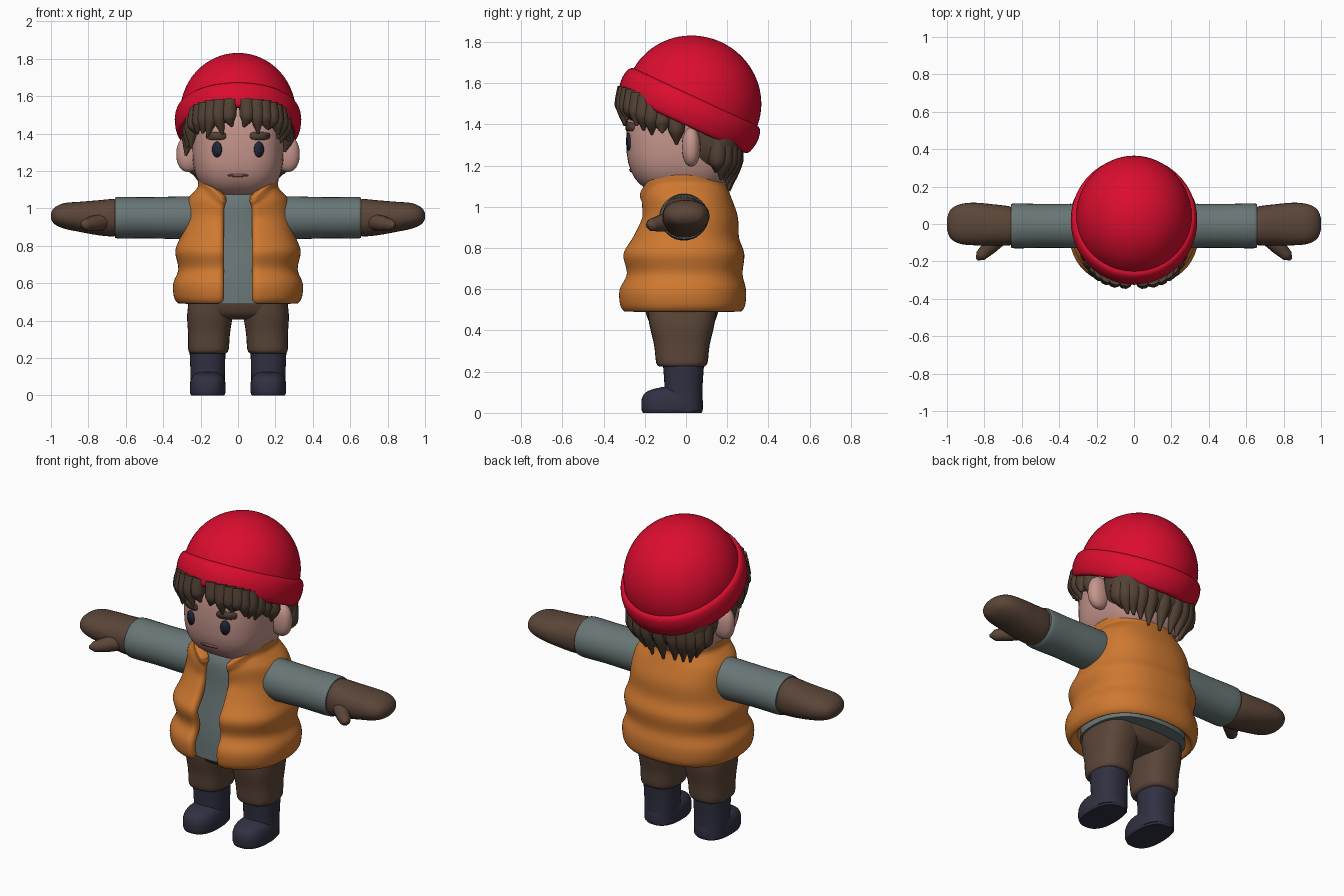
import bpy, bmesh, math, random
from mathutils import Vector

random.seed(4)
if "Cube" in bpy.data.objects:
    bpy.data.objects.remove(bpy.data.objects["Cube"], do_unlink=True)


def material(name, r, g, b):
    m = bpy.data.materials.new(name)
    m.use_nodes = True
    m.diffuse_color = (r, g, b, 1)
    bsdf = next(n for n in m.node_tree.nodes if n.type == 'BSDF_PRINCIPLED')
    bsdf.inputs["Base Color"].default_value = (r, g, b, 1)
    bsdf.inputs["Roughness"].default_value = 0.8
    return m


RED = material("hat red", 0.71, 0.004, 0.028)
ORANGE = material("vest orange", 0.62, 0.19, 0.03)
GREY = material("shirt grey", 0.14, 0.18, 0.18)
BROWN = material("cloth brown", 0.105, 0.06, 0.04)
HAIR = material("hair brown", 0.085, 0.053, 0.034)
NAVY = material("boot navy", 0.03, 0.03, 0.055)
SKIN = material("skin", 0.56, 0.30, 0.26)
EYE = material("eye dark", 0.015, 0.02, 0.04)
LIP = material("lip", 0.30, 0.13, 0.11)
SIDES = (("left", 1), ("right", -1))


def spow(v, p):
    return math.copysign(abs(v) ** (2 / p), v)


def finish(obj, mat, angle=50):
    obj.data.materials.clear()
    obj.data.materials.append(mat)
    bpy.ops.object.select_all(action='DESELECT')
    obj.select_set(True)
    bpy.context.view_layer.objects.active = obj
    bpy.ops.object.shade_smooth_by_angle(angle=math.radians(angle))
    return obj


def mesh_object(name, verts, faces, mat, closed=True):
    me = bpy.data.meshes.new(name)
    me.from_pydata(verts, [], faces)
    if closed:
        bm = bmesh.new()
        bm.from_mesh(me)
        bmesh.ops.recalc_face_normals(bm, faces=bm.faces)
        bm.to_mesh(me)
        bm.free()
    obj = bpy.data.objects.new(name, me)
    bpy.context.collection.objects.link(obj)
    return finish(obj, mat)


def smooth_rings(rings, steps=4):
    """Spline through rows of numbers."""
    out = []
    for i in range(len(rings) - 1):
        a, b, c, d = (rings[max(0, min(len(rings) - 1, i + k))] for k in (-1, 0, 1, 2))
        for s in range(steps):
            t = s / steps
            out.append([0.5 * (2 * q + (r - p) * t + (2 * p - 5 * q + 4 * r - w) * t * t
                               + (3 * q - p - 3 * r + w) * t ** 3)
                        for p, q, r, w in zip(a, b, c, d)])
    return out + [list(rings[-1])]


def loft(name, rings, mat, axis='z', p=2.0, n=32, flip=1):
    """Rings are (position on axis, centre u, centre v, radius u, radius v)."""
    verts, faces = [], []
    for h, cu, cv, ru, rv in rings:
        for k in range(n):
            t = math.tau * k / n
            u, v = cu + ru * spow(math.cos(t), p), cv + rv * spow(math.sin(t), p)
            verts.append((u * flip, v, h) if axis == 'z' else (h * flip, u, v))
    for i in range(len(rings) - 1):
        for k in range(n):
            a, b = i * n + k, i * n + (k + 1) % n
            faces.append((a, b, b + n, a + n))
    last = (len(rings) - 1) * n
    faces += [tuple(range(n)), tuple(range(last, last + n))]
    return mesh_object(name, verts, faces, mat)


def ellipsoid(name, c, r, mat, p=2.0, low=-90, n=40):
    rings = []
    for k in range(21):
        a = math.radians(low + (89.5 - low) * k / 20)
        w = max(spow(math.cos(a), p), 0.004)
        rings.append((c[2] + r[2] * spow(math.sin(a), p), c[0], c[1], r[0] * w, r[1] * w))
    return loft(name, rings, mat, p=p, n=n)


def strands(name, paths, mat):
    """Each path is a list of (point, radius); all become tapered tubes."""
    cu = bpy.data.curves.new(name, 'CURVE')
    cu.dimensions, cu.bevel_depth, cu.bevel_resolution = '3D', 1.0, 3
    cu.resolution_u, cu.use_fill_caps = 6, True
    for path in paths:
        sp = cu.splines.new('BEZIER')
        sp.bezier_points.add(len(path) - 1)
        for bp, (co, rad) in zip(sp.bezier_points, path):
            bp.co, bp.radius = co, rad
            bp.handle_left_type = bp.handle_right_type = 'AUTO'
    obj = bpy.data.objects.new(name, cu)
    bpy.context.collection.objects.link(obj)
    bpy.ops.object.select_all(action='DESELECT')
    obj.select_set(True)
    bpy.context.view_layer.objects.active = obj
    bpy.ops.object.convert(target='MESH')
    return finish(bpy.context.object, mat)


# Head and ears
HC, HR, HP = (0, -0.02, 1.335), (0.245, 0.27, 0.28), 2.8
ellipsoid("head", HC, HR, SKIN, HP)
for side, s in SIDES:
    ellipsoid(side + "_ear", (s * 0.265, 0.025, 1.29), (0.065, 0.045, 0.095), SKIN, 2.2, n=24)


# Face details as thin plates that follow the head
def face_plate(name, x, z, rx, rz, mat, p=2.0, lift=0.006):
    n, ring = 24, [(x, z)]
    for k in range(n):
        t = math.tau * k / n
        ring.append((x + rx * spow(math.cos(t), p), z + rz * spow(math.sin(t), p)))
    verts = []
    for px, pz in ring:
        rest = 1 - abs(px / HR[0]) ** HP - abs((pz - HC[2]) / HR[2]) ** HP
        verts.append((px, HC[1] - HR[1] * rest ** (1 / HP) - lift, pz))
    faces = [(0, k + 1, (k + 1) % n + 1) for k in range(n)]
    obj = mesh_object(name, verts, faces, mat, closed=False)
    mod = obj.modifiers.new("thickness", 'SOLIDIFY')
    mod.thickness, mod.offset = lift + 0.003, -1


for side, s in SIDES:
    face_plate(side + "_eye", s * 0.113, 1.315, 0.026, 0.042, EYE)
    face_plate(side + "_eyebrow", s * 0.118, 1.388, 0.053, 0.021, HAIR, 3.5)
face_plate("mouth", 0, 1.175, 0.055, 0.007, LIP)

# Hair: back mass, fringe and hanging locks
ellipsoid("back_hair", (0, 0.13, 1.36), (0.272, 0.15, 0.22), HAIR, 2.6)
locks = []
for k in range(18):
    a = math.radians(-178 + 176 * k / 17)
    d = Vector((0.25 * spow(math.cos(a), HP), 0.275 * spow(math.sin(a), HP), 0))
    zb = 1.40 - 0.466 * d.y
    base = Vector((0, -0.02, 0))
    tip = zb - 0.11 + random.uniform(-0.035, 0.03)
    side_step = Vector((random.uniform(-0.025, 0.025), 0, 0))
    locks.append([(base + d * 0.98 + Vector((0, 0, zb + 0.05)), 0.045),
                  (base + d * 1.05 + Vector((0, 0, zb - 0.04)), 0.04),
                  (base + d * 1.04 + side_step + Vector((0, 0, tip)), 0.006)])
strands("fringe_hair", locks, HAIR)
locks = []
for k in range(11):
    a = math.radians(14 + 152 * k / 10)
    c, s = spow(math.cos(a), 2.6), spow(math.sin(a), 2.6)
    tip = 1.17 - 0.09 * math.sin(a) + random.uniform(-0.025, 0.025)
    locks.append([((0.225 * c, 0.11 + 0.12 * s, 1.34), 0.05),
                  ((0.235 * c, 0.11 + 0.125 * s, 1.22), 0.045),
                  ((0.205 * c, 0.11 + 0.10 * s, tip), 0.006)])
strands("nape_hair", locks, HAIR)

# Knitted hat, tipped backwards
brim = smooth_rings([(0.05, 0, 0, 0.27, 0.27), (0.005, 0, 0, 0.30, 0.30), (0.01, 0, 0, 0.33, 0.33),
                     (0.07, 0, 0, 0.345, 0.345), (0.125, 0, 0, 0.338, 0.338),
                     (0.145, 0, 0, 0.318, 0.318), (0.14, 0, 0, 0.29, 0.29)])
for part in (loft("hat_brim", brim, RED, n=56),
             ellipsoid("hat_dome", (0, 0, 0.12), (0.316, 0.316, 0.32), RED, low=0, n=56)):
    part.location = (0, -0.015, 1.40)
    part.rotation_euler = (math.radians(-25), 0, 0)
    part.scale = (0.98, 1.05, 1)

# Shirt body
loft("shirt_body", smooth_rings([(0.49, 0, -0.01, 0.28, 0.245), (0.65, 0, -0.01, 0.27, 0.235),
                                 (0.88, 0, 0.0, 0.24, 0.205), (1.03, 0, 0.0, 0.20, 0.19),
                                 (1.10, 0, 0.0, 0.16, 0.15)]), GREY, p=2.4)

# Quilted vest, an open shell with a gap down the front
VEST = [(0.487, -0.02, 0.315, 0.285), (0.52, -0.02, 0.342, 0.308), (0.60, -0.02, 0.348, 0.312),
        (0.675, -0.01, 0.318, 0.284), (0.77, -0.015, 0.338, 0.300), (0.85, -0.005, 0.308, 0.262),
        (0.95, 0.015, 0.290, 0.238), (1.04, 0.0, 0.275, 0.222), (1.085, -0.01, 0.24, 0.215),
        (1.115, -0.02, 0.215, 0.215), (1.16, -0.02, 0.218, 0.218)]
rows, cols, verts, faces = smooth_rings(VEST, 3), 44, [], []
for z, cy, rx, ry in rows:
    t0 = math.asin((0.078 / rx) ** 1.2)
    for k in range(cols + 1):
        t = t0 + (math.tau - 2 * t0) * k / cols
        x, y = rx * spow(math.sin(t), 2.4), cy - ry * spow(math.cos(t), 2.4)
        dip = max(0, 1 - abs(x) / 0.2) * max(0, (z - 0.92) / 0.24) if y < 0 else 0
        verts.append((x, y, z - 0.17 * dip))
w = cols + 1
for i in range(len(rows) - 1):
    for k in range(cols):
        a = i * w + k
        faces.append((a, a + 1, a + 1 + w, a + w))
vest = mesh_object("vest", verts, faces, ORANGE, closed=False)
shell = vest.modifiers.new("padding", 'SOLIDIFY')
shell.thickness, shell.offset = 0.055, -1
vest.modifiers.new("rounding", 'SUBSURF').levels = 1
vest.modifiers["rounding"].render_levels = 1

# Trouser seat
loft("trouser_seat", smooth_rings([(0.405, 0, -0.02, 0.17, 0.09), (0.43, 0, -0.02, 0.25, 0.15),
                                   (0.50, 0, -0.02, 0.268, 0.178), (0.58, 0, -0.02, 0.26, 0.18)]),
     BROWN, p=2.8)

for side, s in SIDES:
    # Sleeve and mitten
    loft(side + "_sleeve", smooth_rings([(0.18, -0.01, 0.955, 0.11, 0.11), (0.30, -0.01, 0.95, 0.118, 0.114),
                                         (0.48, -0.01, 0.95, 0.117, 0.11), (0.64, -0.01, 0.95, 0.12, 0.111),
                                         (0.657, -0.01, 0.95, 0.108, 0.10)]), GREY, 'x', flip=s)
    loft(side + "_mitten", smooth_rings([(0.63, -0.01, 0.95, 0.09, 0.09), (0.67, -0.01, 0.95, 0.105, 0.10),
                                         (0.75, -0.005, 0.95, 0.11, 0.093), (0.85, 0, 0.955, 0.114, 0.08),
                                         (0.93, 0, 0.96, 0.106, 0.068), (0.98, 0, 0.96, 0.078, 0.045),
                                         (1.0, 0, 0.96, 0.03, 0.016)]), BROWN, 'x', p=2.2, flip=s)
    strands(side + "_thumb", [[((s * 0.70, -0.05, 0.935), 0.05), ((s * 0.77, -0.12, 0.92), 0.042),
                               ((s * 0.82, -0.17, 0.912), 0.03), ((s * 0.84, -0.19, 0.91), 0.008)]], BROWN)
    # Trouser leg
    loft(side + "_trouser_leg", smooth_rings([(0.225, 0.16, -0.02, 0.095, 0.11), (0.245, 0.158, -0.02, 0.108, 0.125),
                                              (0.33, 0.155, -0.02, 0.112, 0.135), (0.43, 0.15, -0.02, 0.122, 0.158),
                                              (0.52, 0.14, -0.02, 0.12, 0.17)]), BROWN, p=2.6, flip=s)
    # Boot shaft and foot
    loft(side + "_boot_shaft", smooth_rings([(0.01, 0.162, -0.012, 0.09, 0.092), (0.12, 0.162, -0.012, 0.092, 0.092),
                                             (0.24, 0.163, -0.012, 0.096, 0.1)]), NAVY, p=2.4, flip=s)
    loft(side + "_boot_foot", smooth_rings([(0.0, 0.162, -0.067, 0.088, 0.142), (0.02, 0.162, -0.067, 0.095, 0.149),
                                            (0.07, 0.162, -0.067, 0.094, 0.147), (0.105, 0.162, -0.062, 0.08, 0.125),
                                            (0.125, 0.162, -0.04, 0.05, 0.08)]), NAVY, p=2.5, flip=s)
